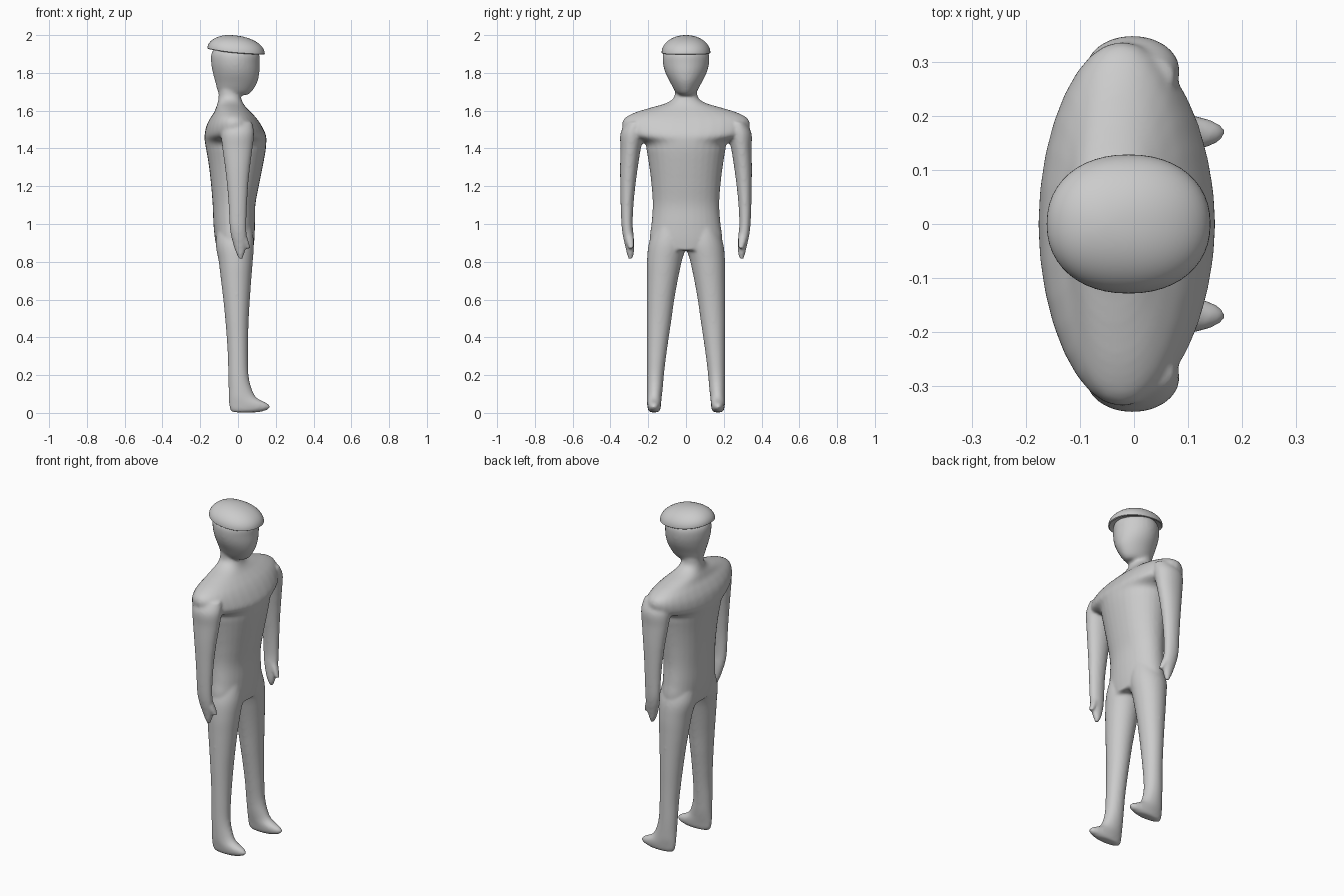
import bpy, bmesh, math

grey = bpy.data.materials.new("plain grey")
grey.diffuse_color = (0.6, 0.6, 0.6, 1)
SEG = 32


def spow(v, p):
    return math.copysign(abs(v) ** p, v)


def catmull(p0, p1, p2, p3, t):
    return [0.5 * (2 * b + (c - a) * t + (2 * a - 5 * b + 4 * c - d) * t * t
                   + (3 * b - a - 3 * c + d) * t ** 3)
            for a, b, c, d in zip(p0, p1, p2, p3)]


def skin(bm, rings):
    """Bridge rings of points and close both ends."""
    loops = [[bm.verts.new(p) for p in ring] for ring in rings]
    n = len(loops[0])
    for a, b in zip(loops, loops[1:]):
        for i in range(n):
            j = (i + 1) % n
            bm.faces.new((a[i], a[j], b[j], b[i]))
    bm.faces.new(loops[0])
    bm.faces.new(loops[-1])


def loft(bm, sections, side=1, power=2.0, sub=5):
    """Sections are (z, back x, front x, centre y, half width)."""
    s = [sections[0]] + list(sections) + [sections[-1]]
    rows = []
    for k in range(1, len(s) - 2):
        rows += [catmull(*s[k - 1:k + 3], t / sub) for t in range(sub)]
    rows.append(sections[-1])
    rings = []
    for z, x0, x1, cy, ry in rows:
        ring = []
        for i in range(SEG):
            a = 2 * math.pi * i / SEG
            ring.append(((x0 + x1) / 2 + (x1 - x0) / 2 * spow(math.cos(a), 2 / power),
                         side * (cy + ry * spow(math.sin(a), 2 / power)), z))
        rings.append(ring)
    skin(bm, rings)


def finish(bm, name):
    bmesh.ops.recalc_face_normals(bm, faces=bm.faces)
    me = bpy.data.meshes.new(name)
    bm.to_mesh(me)
    bm.free()
    me.materials.append(grey)
    me.polygons.foreach_set("use_smooth", [True] * len(me.polygons))
    ob = bpy.data.objects.new(name, me)
    bpy.context.collection.objects.link(ob)
    return ob


body = bmesh.new()

# torso, shoulders and neck
loft(body, [
    (0.86, -0.11, 0.08, 0, 0.17), (0.92, -0.122, 0.087, 0, 0.192),
    (1.00, -0.13, 0.09, 0, 0.183), (1.10, -0.134, 0.092, 0, 0.176),
    (1.20, -0.142, 0.11, 0, 0.182), (1.30, -0.153, 0.13, 0, 0.194),
    (1.38, -0.166, 0.145, 0, 0.207), (1.43, -0.175, 0.15, 0, 0.222),
    (1.47, -0.177, 0.148, 0, 0.315), (1.52, -0.167, 0.125, 0, 0.338),
    (1.56, -0.147, 0.098, 0, 0.325), (1.59, -0.127, 0.07, 0, 0.27),
    (1.615, -0.117, 0.045, 0, 0.19), (1.64, -0.108, 0.027, 0, 0.105),
    (1.67, -0.103, 0.016, 0, 0.064), (1.72, -0.1, 0.01, 0, 0.058),
    (1.77, -0.09, 0.01, 0, 0.055)], power=2.1)

# head
loft(body, [
    (1.682, -0.08, 0.045, 0, 0.035), (1.70, -0.106, 0.072, 0, 0.056),
    (1.75, -0.12, 0.102, 0, 0.084), (1.80, -0.133, 0.113, 0, 0.109),
    (1.85, -0.142, 0.114, 0, 0.122), (1.90, -0.142, 0.112, 0, 0.121),
    (1.93, -0.12, 0.08, 0, 0.095), (1.95, -0.08, 0.03, 0, 0.05)], power=1.9)

for side in (1, -1):
    # leg and foot
    loft(body, [
        (1.00, -0.10, 0.07, 0.095, 0.06), (0.90, -0.118, 0.084, 0.098, 0.098),
        (0.80, -0.102, 0.078, 0.115, 0.092), (0.70, -0.09, 0.07, 0.126, 0.082),
        (0.60, -0.078, 0.063, 0.135, 0.073), (0.50, -0.068, 0.057, 0.142, 0.066),
        (0.40, -0.06, 0.054, 0.149, 0.058), (0.30, -0.054, 0.053, 0.156, 0.051),
        (0.20, -0.052, 0.056, 0.162, 0.045), (0.13, -0.05, 0.072, 0.165, 0.042),
        (0.08, -0.049, 0.1, 0.168, 0.039), (0.045, -0.048, 0.164, 0.169, 0.037),
        (0.02, -0.043, 0.163, 0.169, 0.033), (0.003, -0.03, 0.11, 0.169, 0.024)],
        side)
    # arm and hand
    loft(body, [
        (1.54, -0.08, 0.075, 0.27, 0.045), (1.48, -0.09, 0.085, 0.284, 0.063),
        (1.40, -0.083, 0.077, 0.293, 0.054), (1.30, -0.069, 0.064, 0.302, 0.047),
        (1.20, -0.058, 0.054, 0.308, 0.04), (1.10, -0.05, 0.048, 0.312, 0.034),
        (1.00, -0.046, 0.045, 0.312, 0.03), (0.94, -0.038, 0.046, 0.306, 0.029),
        (0.89, -0.025, 0.043, 0.299, 0.025), (0.85, -0.012, 0.036, 0.295, 0.02),
        (0.815, 0.004, 0.024, 0.294, 0.012)], side)
    # thumb
    loft(body, [
        (0.96, 0.0, 0.04, 0.305, 0.02), (0.91, 0.022, 0.056, 0.297, 0.022),
        (0.87, 0.047, 0.067, 0.29, 0.014)], side)

# fuse the limbs into one soft skin
figure = finish(body, "body")
rem = figure.modifiers.new("fuse", 'REMESH')
rem.mode = 'VOXEL'
rem.voxel_size = 0.008
rem.use_smooth_shade = True
soft = figure.modifiers.new("soften", 'SMOOTH')
soft.factor = 0.5
soft.iterations = 8

# flat cap: a dome leaning forward over a slightly raised back rim
cap = bmesh.new()
N = 48


def cap_ring(s, h, drop=0.0):
    ring = []
    for i in range(N):
        a = 2 * math.pi * i / N
        c = spow(math.cos(a), 0.92)
        x, y = -0.01 + 0.152 * c, 0.129 * spow(math.sin(a), 0.92)
        z = 1.9 + 0.03 * ((1 - math.cos(a)) / 2) ** 2
        ring.append((-0.05 * (1 - s) + x * s, y * s, z + (2.0 - z) * h - drop))
    return ring


rings = [cap_ring(0.9, 0, -0.004), cap_ring(0.97, 0, 0.003)]
for k in range(15):
    t = math.pi / 2 * k / 15
    rings.append(cap_ring(math.cos(t), math.sin(t)))
rings.append(cap_ring(0.02, 1.0))
skin(cap, rings)
hat = finish(cap, "flat_cap")
bpy.context.view_layer.objects.active = hat
hat.select_set(True)
bpy.ops.object.shade_smooth_by_angle(angle=math.radians(50))
